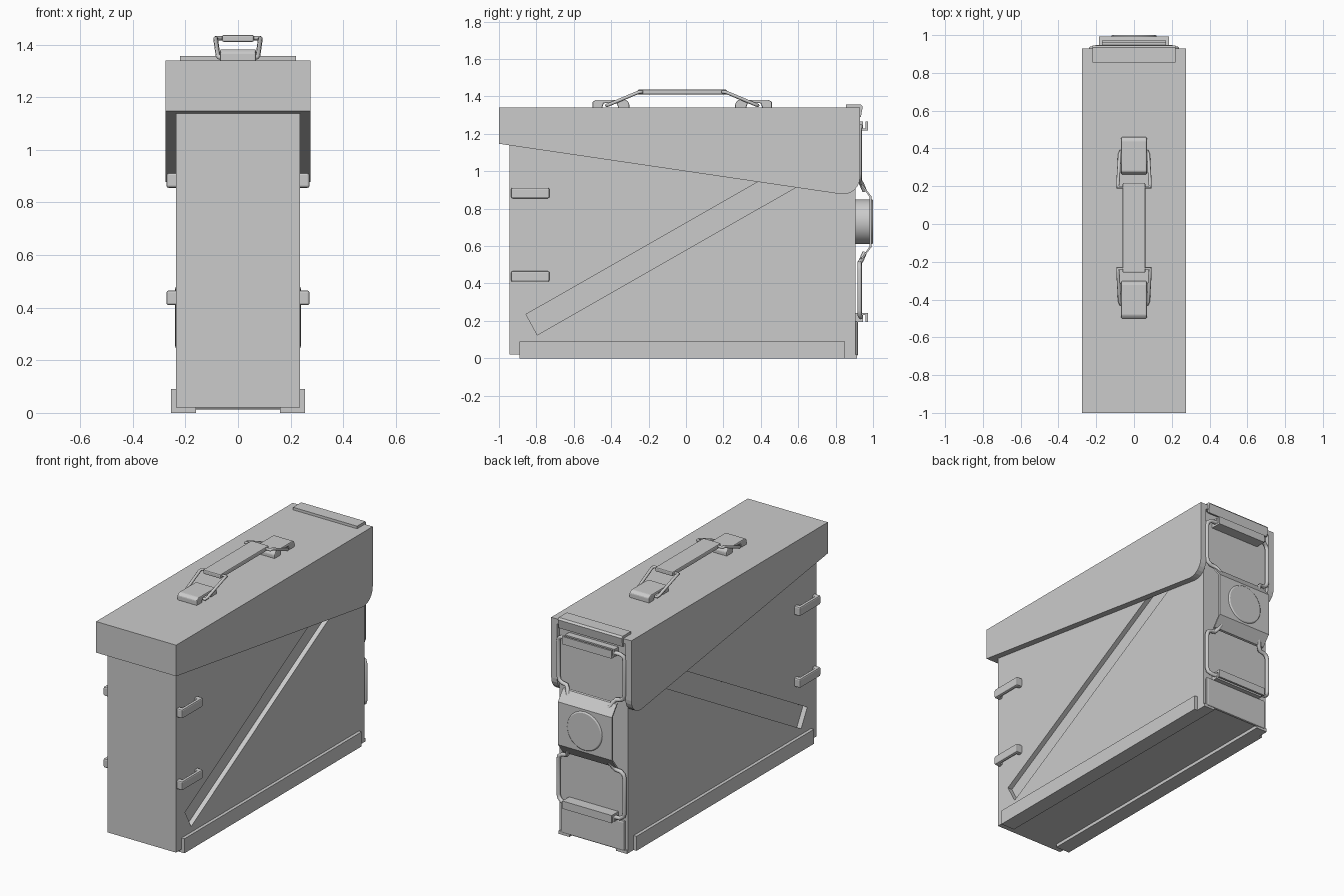
import bpy, bmesh, math
from mathutils import Vector

if "Cube" in bpy.data.objects:
    bpy.data.objects.remove(bpy.data.objects["Cube"])


def prism(name, pts, a, b, axis='X', bevel=0.0):
    """Extrude a 2D outline; X axis takes (y,z) points, Y takes (x,z), Z takes (x,y)."""
    place = {'X': lambda p, t: (t, p[0], p[1]),
             'Y': lambda p, t: (p[0], t, p[1]),
             'Z': lambda p, t: (p[0], p[1], t)}[axis]
    bm = bmesh.new()
    f = bm.faces.new([bm.verts.new(place(p, a)) for p in pts])
    r = bmesh.ops.extrude_face_region(bm, geom=[f])
    d = Vector(place((0, 0), b - a))
    bmesh.ops.translate(bm, vec=d, verts=[v for v in r['geom'] if isinstance(v, bmesh.types.BMVert)])
    bmesh.ops.recalc_face_normals(bm, faces=bm.faces)
    me = bpy.data.meshes.new(name)
    bm.to_mesh(me)
    bm.free()
    ob = bpy.data.objects.new(name, me)
    bpy.context.collection.objects.link(ob)
    if bevel:
        m = ob.modifiers.new("bevel", 'BEVEL')
        m.width, m.segments, m.limit_method = bevel, 2, 'ANGLE'
    return ob


def rect(u0, u1, v0, v1):
    return [(u0, v0), (u1, v0), (u1, v1), (u0, v1)]


def box(name, x0, x1, y0, y1, z0, z1, bevel=0.0):
    return prism(name, rect(y0, y1, z0, z1), x0, x1, 'X', bevel)


def cut(ob, cutter):
    m = ob.modifiers.new("cut", 'BOOLEAN')
    m.operation, m.object, m.solver = 'DIFFERENCE', cutter, 'EXACT'
    cutter.hide_render = True
    cutter.hide_set(True)


def mirror(ob, axis=0):
    m = ob.modifiers.new("mirror", 'MIRROR')
    m.use_axis = [i == axis for i in range(3)]
    return ob


def wire(name, pts, r, cyclic=False):
    cu = bpy.data.curves.new(name, 'CURVE')
    cu.dimensions, cu.bevel_depth, cu.bevel_resolution = '3D', r, 2
    cu.use_fill_caps = True
    sp = cu.splines.new('POLY')
    sp.points.add(len(pts) - 1)
    for p, c in zip(sp.points, pts):
        p.co = (*c, 1)
    sp.use_cyclic_u = cyclic
    sp.use_smooth = True
    ob = bpy.data.objects.new(name, cu)
    bpy.context.collection.objects.link(ob)
    return ob


# Box body with a diagonal recess pressed into each side
body = box("body", -.235, .235, -.945, .905, .02, 1.31)
rib = [(-.855, .235), (-.795, .125), (.62, .933), (.56, 1.043)]
for s, n in ((1, "right"), (-1, "left")):
    cut(body, prism("recess_cutter_" + n, rib, s * .205, s * .3))

# Lid with sloping skirt and rounded rear corners
skirt = [(-1, 1.34), (-1, 1.147), (.82, .879)]
for i in range(7):
    a = math.radians(-95 + 95 * i / 6)
    skirt.append((.84 + .09 * math.cos(a), .967 + .09 * math.sin(a)))
skirt.append((.93, 1.34))
lid = prism("lid", skirt, -.275, .275)
cut(lid, box("lid_cutter", -.235, .235, -.945, 1.2, .5, 1.31))

# Angle runners along the bottom edges
runner = [(.16, 0), (.255, 0), (.255, .09), (.235, .09), (.235, .02), (.16, .02)]
mirror(prism("base_runner", runner, -.89, .85, 'Y'))
mirror(prism("runner_tail", [(.16, 0), (.235, 0), (.235, .02), (.16, .02)], .85, .915, 'Y'))

# Raised lower lip at the back
box("rear_lip", -.22, .22, .9, .92, .012, .2, .012)

# Strap loops on both sides
for z in (.8835, .4375):
    loop = [(-.935, .225), (-.935, .272), (-.73, .272), (-.73, .225),
            (-.76, .225), (-.76, .25), (-.905, .25), (-.905, .225)]
    pts = [(x, y) for y, x in loop]
    mirror(prism("strap_loop", pts, z - .028, z + .028, 'Z', .008))

# Clip plate wrapped over the rear top edge
clip = [(.855, 1.335), (.855, 1.356), (.935, 1.356), (.945, 1.345), (.935, 1.29), (.925, 1.29), (.925, 1.335)]
prism("rear_clip", clip, -.22, .22)

# Latch: bent plate, round spacer and domed button
zc = .73
half = [(.932, .2), (.98, .135), (.98, -.135), (.932, -.2)]
plate = half + [(y + .013, z * .985) for y, z in reversed(half)]
prism("latch_plate", [(y, zc + z) for y, z in plate], -.185, .185)
for nm, r, y0, y1, bv in (("latch_spacer", .12, .9, .985, 0), ("latch_button", .12, .985, 1.0, .01)):
    ring = [(r * math.cos(i * math.pi / 20), zc + r * math.sin(i * math.pi / 20)) for i in range(40)]
    ob = prism(nm, ring, y0, y1, 'Y', bv)
    bpy.ops.object.select_all(action='DESELECT')
    bpy.context.view_layer.objects.active = ob
    ob.select_set(True)
    bpy.ops.object.shade_smooth_by_angle()

# Wire bails above and below the latch, each caught by a hook bar
for s, n in ((1, "upper"), (-1, "lower")):
    side = [(.14, .955, .165), (.155, .94, .2), (.17, .93, .218), (.2, .928, .222), (.22, .928, .235),
            (.227, .928, .26), (.227, .928, .475), (.22, .928, .497), (.2, .935, .51)]
    path = [(x, y, zc + s * z) for x, y, z in side]
    path += [(-x, y, z) for x, y, z in reversed(path)]
    wire(n + "_bail", path, .0125)
    hook = [(.9, .487), (.972, .487), (.972, .535), (.96, .535), (.96, .498), (.946, .498),
            (.946, .535), (.9, .535)]
    prism(n + "_hook", [(y, zc + s * z) for y, z in hook], -.17, .17)

# Carry handle: grip, wire links and two strap brackets
yc = -.02
box("handle_grip", -.06, .06, yc - .238, yc + .238, 1.41, 1.437, .006)
for s, n in ((1, "rear"), (-1, "front")):
    link = [(.085, yc + s * .215, 1.424), (.085, yc + s * .235, 1.422), (.076, yc + s * .39, 1.357),
            (.07, yc + s * .405, 1.351)]
    link += [(-x, y, z) for x, y, z in reversed(link)]
    wire(n + "_link", link, .009, True)
    strap = [(.283, 1.335), (.283, 1.362), (.298, 1.382), (.462, 1.382), (.48, 1.37), (.48, 1.335),
             (.43, 1.335), (.42, 1.364), (.35, 1.364), (.34, 1.335)]
    prism(n + "_bracket", [(yc + s * y, z) for y, z in strap], -.068, .068, 'X', .006)
